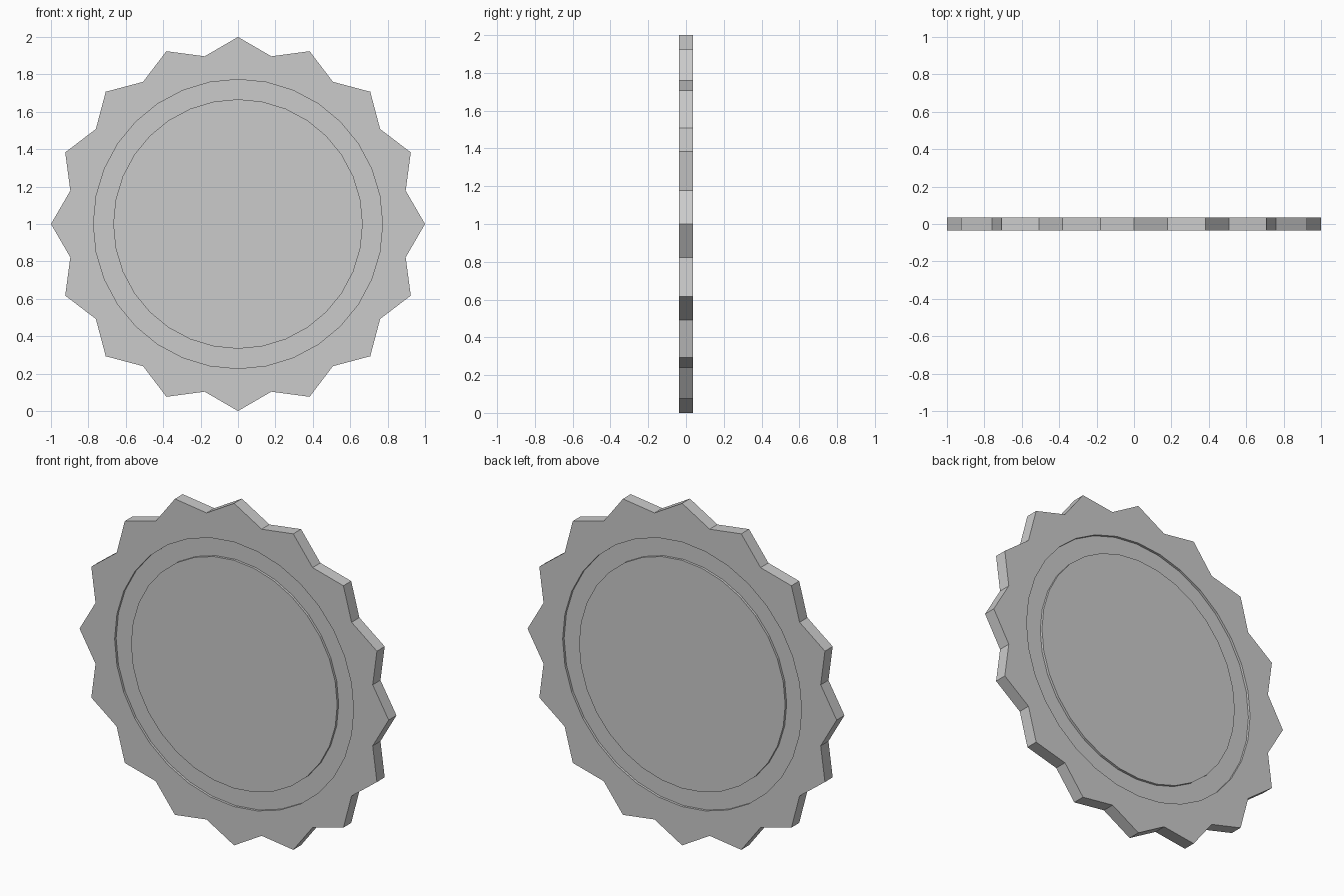
import bpy, bmesh
from math import sin, cos, pi

if "Cube" in bpy.data.objects:
    bpy.data.objects.remove(bpy.data.objects["Cube"])

N = 32          # 16 teeth, tip and valley alternating
T = 0.036       # half thickness
FLOOR = 0.022   # half thickness at the groove floor

bm = bmesh.new()


def ring(r_even, r_odd, y):
    """Loop of N vertices around the y axis, alternating between two radii."""
    verts = []
    for i in range(N):
        r = r_odd if i % 2 else r_even
        a = 2 * pi * i / N
        verts.append(bm.verts.new((r * cos(a), y, 1 + r * sin(a))))
    return verts


def bridge(a, b):
    for i in range(N):
        j = (i + 1) % N
        bm.faces.new((a[i], a[j], b[j], b[i]))


# Section from the front disc, across the groove and teeth, to the back disc
half = [(0.667, 0.667, T), (0.667, 0.667, FLOOR),
        (0.773, 0.773, FLOOR), (0.773, 0.773, T), (1.0, 0.914, T)]
section = [(a, b, -y) for a, b, y in half] + half[::-1]
rings = [ring(*s) for s in section]
for a, b in zip(rings, rings[1:]):
    bridge(a, b)

# Flat central discs
bm.faces.new(rings[0])
bm.faces.new(rings[-1])
bmesh.ops.recalc_face_normals(bm, faces=bm.faces)

mesh = bpy.data.meshes.new("toothed_disc")
bm.to_mesh(mesh)
bm.free()
disc = bpy.data.objects.new("toothed_disc", mesh)
bpy.context.collection.objects.link(disc)
